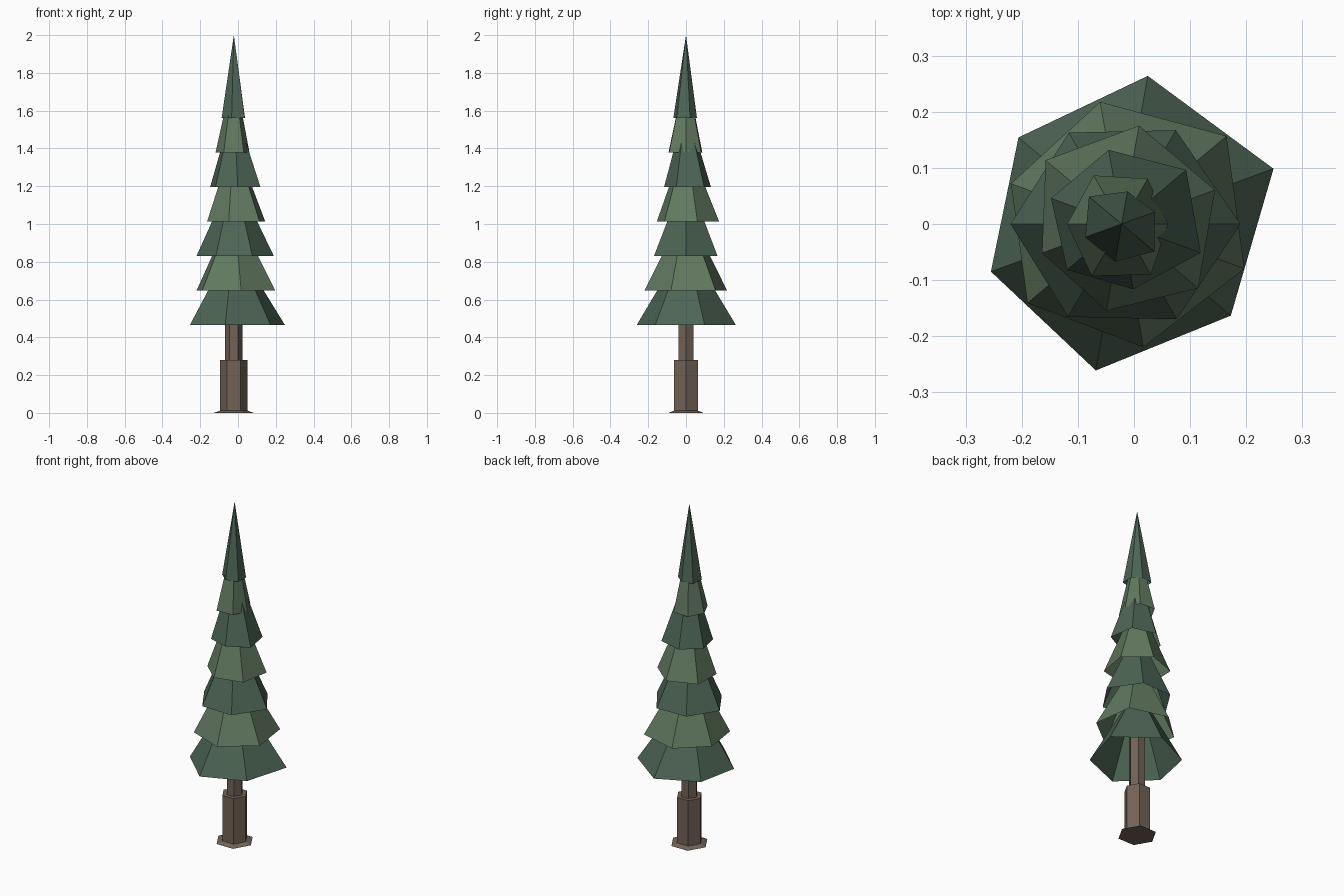
import bpy, bmesh
from math import cos, sin, radians

if "Cube" in bpy.data.objects:
    bpy.data.objects.remove(bpy.data.objects["Cube"])

CX = -0.022  # tree axis


def material(name, rgb):
    m = bpy.data.materials.new(name)
    m.diffuse_color = (*rgb, 1)
    m.use_nodes = True
    m.node_tree.nodes["Principled BSDF"].inputs["Base Color"].default_value = m.diffuse_color
    return m


def add_object(name, bm, mat):
    bmesh.ops.recalc_face_normals(bm, faces=bm.faces)
    me = bpy.data.meshes.new(name)
    bm.to_mesh(me)
    bm.free()
    me.materials.append(mat)
    ob = bpy.data.objects.new(name, me)
    ob.location.x = CX
    bpy.context.collection.objects.link(ob)


def needle_tier(name, z, height, phase, radii, mat):
    """Open-bottomed six-sided cone with an uneven rim."""
    bm = bmesh.new()
    tip = bm.verts.new((0, 0, z + height))
    rim = []
    for i, r in enumerate(radii):
        a = radians(phase + 60 * i)
        rim.append(bm.verts.new((r * cos(a), r * sin(a), z)))
    for i in range(6):
        bm.faces.new((rim[i], rim[(i + 1) % 6], tip))
    add_object(name, bm, mat)


def trunk_part(name, z0, z1, r0, r1, mat):
    """Closed six-sided prism with corners on the x axis."""
    bm = bmesh.new()
    rings = [[bm.verts.new((r * cos(radians(60 * i)), r * sin(radians(60 * i)), z))
              for i in range(6)] for r, z in ((r0, z0), (r1, z1))]
    for i in range(6):
        j = (i + 1) % 6
        bm.faces.new((rings[0][i], rings[0][j], rings[1][j], rings[1][i]))
    for ring in rings:
        bm.faces.new(ring)
    add_object(name, bm, mat)


bark = material("bark", (0.17, 0.125, 0.095))
greens = [material("dark_needles", (0.075, 0.13, 0.09)),
          material("light_needles", (0.12, 0.19, 0.115))]

# Trunk
trunk_part("root_flare", 0, 0.012, 0.106, 0.072, bark)
trunk_part("lower_trunk", 0.004, 0.28, 0.072, 0.072, bark)
trunk_part("upper_trunk", 0.28, 0.75, 0.046, 0.046, bark)

# Foliage tiers: first corner angle, then rim radii counter-clockwise
tiers = [
    (20, (.288, .268, .240, .248, .265, .254)),
    (40, (.244, .221, .210, .219, .223, .233)),
    (0, (.212, .193, .188, .198, .191, .196)),
    (20, (.177, .178, .177, .151, .157, .178)),
    (40, (.150, .134, .134, .127, .118, .150)),
    (0, (.083, .093, .100, .097, .107, .104)),
    (20, (.063, .059, .076, .069, .068, .076)),
]
for n, (phase, radii) in enumerate(tiers):
    needle_tier(f"needle_tier_{n + 1}", 0.465 + 0.1825 * n, 0.44, phase, radii, greens[n % 2])
